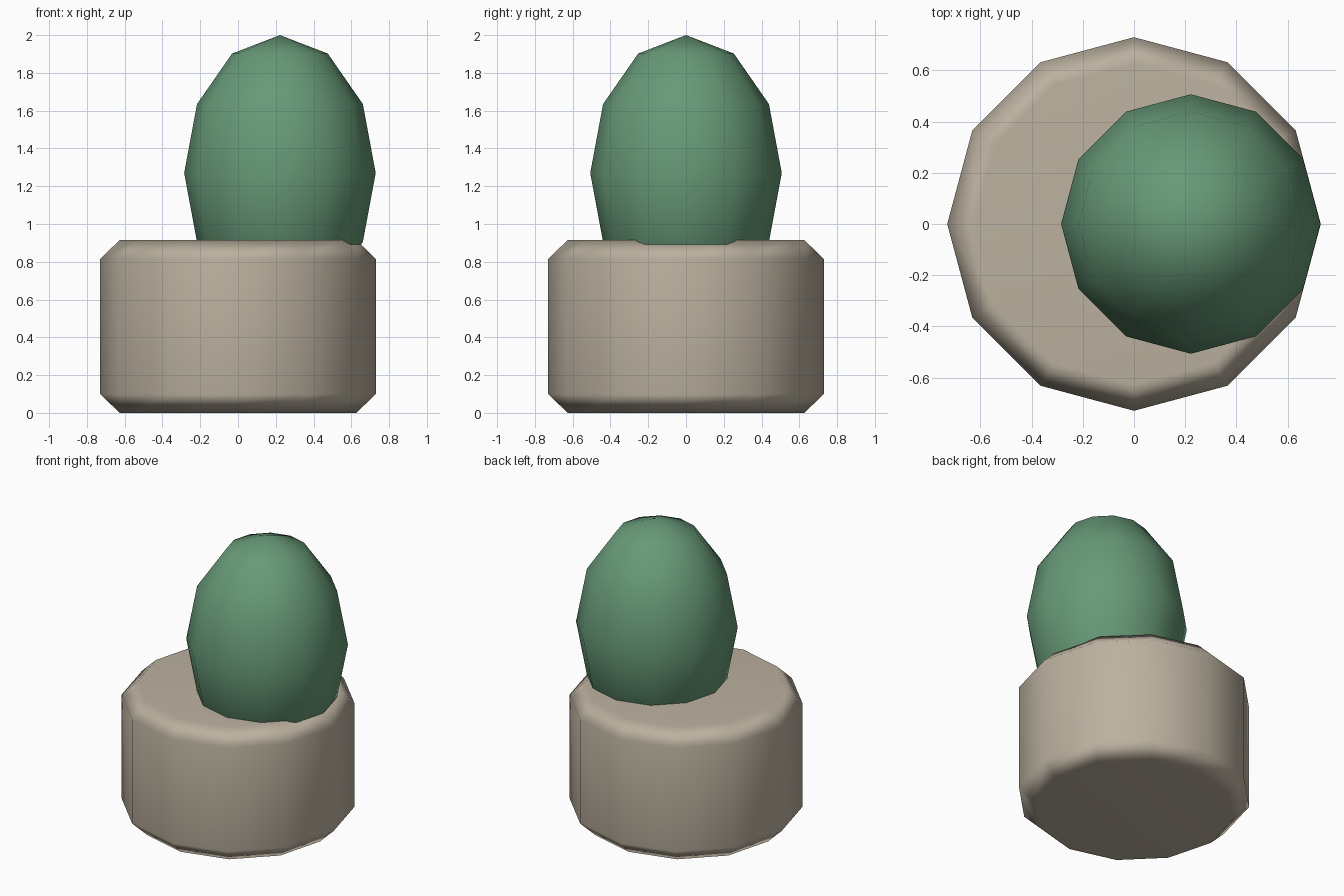
import bpy
import bmesh
from mathutils import Matrix

cube = bpy.data.objects.get("Cube")
if cube:
    bpy.data.objects.remove(cube, do_unlink=True)

SIDES = 12


def make_material(name, rgb):
    mat = bpy.data.materials.new(name)
    mat.use_nodes = True
    mat.diffuse_color = (*rgb, 1)
    mat.node_tree.nodes["Principled BSDF"].inputs["Base Color"].default_value = (*rgb, 1)
    return mat


def finish(name, bm, mat):
    for face in bm.faces:
        face.smooth = True
    mesh = bpy.data.meshes.new(name)
    bm.to_mesh(mesh)
    bm.free()
    mesh.materials.append(mat)
    obj = bpy.data.objects.new(name, mesh)
    bpy.context.collection.objects.link(obj)
    return obj


# Pot: twelve-sided drum with chamfered rims
bm = bmesh.new()
pot_height = 0.915
bmesh.ops.create_cone(bm, cap_ends=True, segments=SIDES, radius1=0.73, radius2=0.73,
                      depth=pot_height)
pot = finish("pot", bm, make_material("warm clay", (0.50, 0.44, 0.35)))
pot.location.z = pot_height / 2
bevel = pot.modifiers.new("rim chamfer", 'BEVEL')
bevel.width = 0.1
bevel.segments = 1
bevel.limit_method = 'ANGLE'
bevel.angle_limit = 1.0
pot.modifiers.new("rim shading", 'WEIGHTED_NORMAL')

# Cactus: stretched sphere set off to one side of the pot
bm = bmesh.new()
bmesh.ops.create_uvsphere(bm, u_segments=SIDES, v_segments=6, radius=1,
                          matrix=Matrix.Diagonal((0.507, 0.507, 0.73, 1)))
cactus = finish("cactus", bm, make_material("cactus green", (0.135, 0.32, 0.185)))
cactus.location = (0.222, 0, 1.27)
